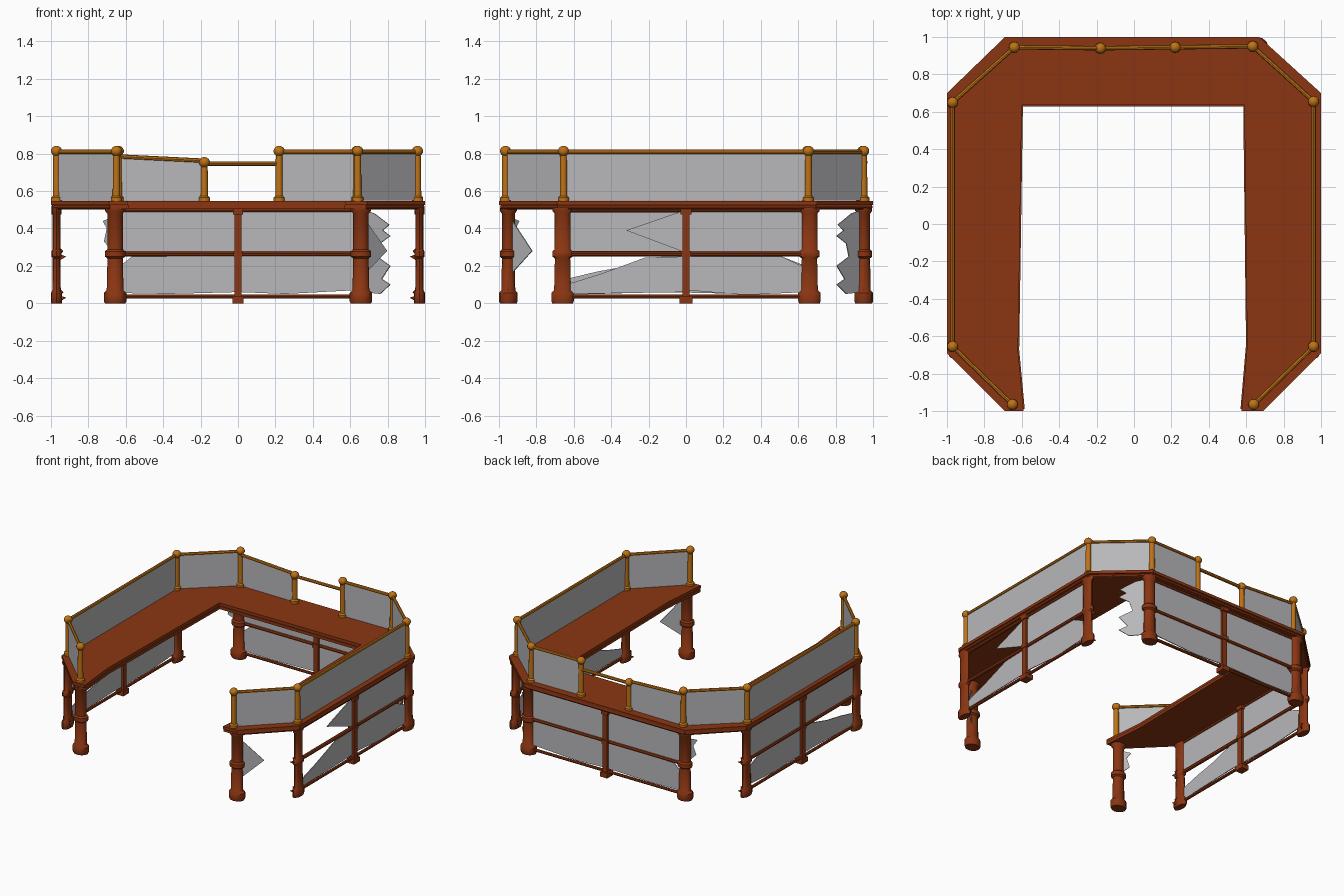
import bpy, bmesh, math
from mathutils import Vector

cube = bpy.data.objects.get("Cube")
if cube:
    bpy.data.objects.remove(cube, do_unlink=True)


def material(name, color):
    m = bpy.data.materials.new(name)
    m.use_nodes = True
    m.diffuse_color = (*color, 1)
    m.node_tree.nodes["Principled BSDF"].inputs["Base Color"].default_value = (*color, 1)
    return m


BROWN = material("red_brown_wood", (0.26, 0.036, 0.006))
GOLD = material("golden_wood", (0.52, 0.17, 0.008))
GREY = material("pale_grey_panel", (0.48, 0.48, 0.5))


def finish(name, bm, mat, smooth=False):
    bmesh.ops.recalc_face_normals(bm, faces=bm.faces)
    mesh = bpy.data.meshes.new(name)
    bm.to_mesh(mesh)
    bm.free()
    mesh.materials.append(mat)
    ob = bpy.data.objects.new(name, mesh)
    bpy.context.collection.objects.link(ob)
    if smooth:
        bpy.ops.object.select_all(action='DESELECT')
        ob.select_set(True)
        bpy.context.view_layer.objects.active = ob
        bpy.ops.object.shade_smooth_by_angle(angle=math.radians(40))
    return ob


def prism(name, points, offset, mat):
    """Extrude a closed outline of 3D points along an offset."""
    bm = bmesh.new()
    face = bm.faces.new([bm.verts.new(p) for p in points])
    new = bmesh.ops.extrude_face_region(bm, geom=[face])["geom"]
    bmesh.ops.translate(bm, vec=offset, verts=[v for v in new if isinstance(v, bmesh.types.BMVert)])
    return finish(name, bm, mat)


def lathe(name, profile, place, mat, sides=12, squash=(1, 1)):
    """Turn a (radius, height) profile about a vertical axis."""
    bm = bmesh.new()
    rings = []
    for r, z in profile:
        angles = [2 * math.pi * i / sides for i in range(sides)]
        rings.append([bm.verts.new((place[0] + r * squash[0] * math.cos(a),
                                    place[1] + r * squash[1] * math.sin(a), z)) for a in angles])
    for low, high in zip(rings, rings[1:]):
        for i in range(sides):
            j = (i + 1) % sides
            bm.faces.new((low[i], low[j], high[j], high[i]))
    bm.faces.new(rings[0])
    bm.faces.new(rings[-1])
    return finish(name, bm, mat, True)


def bar(name, a, b, r, mat, sides=8):
    """Straight round bar between two points."""
    a, b = Vector(a), Vector(b)
    bm = bmesh.new()
    bmesh.ops.create_cone(bm, cap_ends=True, segments=sides, radius1=r, radius2=r, depth=(b - a).length)
    bmesh.ops.rotate(bm, verts=bm.verts, matrix=Vector((0, 0, 1)).rotation_difference(b - a).to_matrix())
    bmesh.ops.translate(bm, vec=(a + b) / 2, verts=bm.verts)
    return finish(name, bm, mat, True)


def box(name, center, size, mat):
    bm = bmesh.new()
    bmesh.ops.create_cube(bm, size=1)
    bmesh.ops.scale(bm, vec=size, verts=bm.verts)
    bmesh.ops.translate(bm, vec=center, verts=bm.verts)
    return finish(name, bm, mat)


def panel(name, a, b, outline, mat=GREY):
    """Thin upright sheet; outline is (fraction from a to b, height)."""
    a, b = Vector((*a, 0)), Vector((*b, 0))
    side = (b - a).normalized().cross(Vector((0, 0, 1))) * 0.006
    pts = [a.lerp(b, t) + Vector((0, 0, z)) - side / 2 for t, z in outline]
    return prism(name, pts, side, mat)


def rect(low, high):
    return [(0, low), (1, low), (1, high), (0, high)]


# Deck: open horseshoe with chamfered corners, in two stepped layers
outline = [(-1, -.69), (-.69, -1), (-.59, -1), (-.62, -.68), (-.6, .635), (.59, .635),
           (.605, -.65), (.575, -1), (.69, -1), (1, -.69), (1, .7), (.67, 1), (-.69, 1), (-1, .7)]
prism("deck", [(x, y, .525) for x, y in outline], (0, 0, .022), BROWN)
prism("deck_underside", [(x * .99, y * .99, .503) for x, y in outline], (0, 0, .022), BROWN)

# Trim bar around the outer deck edge
for i in (8, 9, 10, 11, 12, 13, 0):
    if i == 8:
        a, b = outline[8], outline[9]
    else:
        a, b = outline[i], outline[(i + 1) % len(outline)]
    bar("deck_edge_trim", (a[0] * .985, a[1] * .985, .515), (b[0] * .985, b[1] * .985, .515), .013, BROWN)

# Upper railing: posts with ball caps
front_r, side_fr, side_br = (.64, -.965), (.96, -.655), (.96, .655)
back_r, gate_r, gate_l, back_l = (.635, .95), (.22, .945), (-.18, .94), (-.64, .945)
side_bl, side_fl, front_l = (-.97, .65), (-.97, -.655), (-.65, -.965)
railing = [front_r, side_fr, side_br, back_r, gate_r, gate_l, back_l, side_bl, side_fl, front_l]
for p in railing:
    drop = .06 if p == gate_l else 0
    stem = [(.03, .545), (.03, .565), (.02, .575), (.018, .79 - drop)]
    ball = [(max(.03 * math.sin(a), .002), .814 - drop - .028 * math.cos(a))
            for a in [math.pi * k / 7 for k in range(1, 8)]]
    lathe("railing_post", stem + ball, p, GOLD)

# Handrails and the sheets beneath them, with an open bay at the back
for a, b in zip(railing, railing[1:]):
    za = zb = .81
    if a == gate_r:
        za = zb = .747
    elif a == gate_l:
        za, zb = .762, .785
    bar("handrail", (*a, za), (*b, zb), .012, GOLD)
    if a != gate_r:
        panel("railing_panel", a, b, [(0, .55), (1, .55), (1, zb), (0, za)])

# Lower support posts: flared foot, middle collar and head
post = [(.055, 0), (.06, .012), (.06, .055), (.045, .07), (.041, .24), (.055, .25), (.055, .278),
        (.042, .288), (.042, .48), (.055, .495), (.055, .51)]
for sx in (-1, 1):
    for sy in (-1, 1):
        lathe("corner_post", post, (sx * .657, sy * .95), BROWN, squash=(1, .83))
        lathe("side_post", post, (sx * .97, sy * .66), BROWN, squash=(.5, 1))
        # Splintered wood on the side posts
        for z in (.0, .22):
            panel("splinter", (sx * .97, sy * .66), (sx * .92, sy * .69),
                  [(0, z), (1, z + .03), (.4, z + .04), (.7, z + .06), (0, z + .09)], BROWN)

# Lower wall frames: rails and middle posts
walls = [((.97, -.64), (.97, .64)), ((.63, .955), (-.63, .955)), ((-.97, .64), (-.97, -.64))]
for a, b in walls:
    bar("middle_rail", (*a, .265), (*b, .265), .014, BROWN)
    bar("bottom_rail", (*a, .036), (*b, .036), .011, BROWN)
    bar("top_rail", (*a, .498), (*b, .498), .012, BROWN)
    x, y = (a[0] + b[0]) / 2, (a[1] + b[1]) / 2
    box("middle_post", (x, y, .255), (.04, .04, .5), BROWN)
    box("middle_post_foot", (x, y, .018), (.06, .07, .036), BROWN)
    box("middle_post_head", (x, y, .49), (.055, .06, .03), BROWN)
    box("middle_post_collar", (x, y, .265), (.05, .055, .03), BROWN)

# Torn sheets filling the lower walls
right, back, left = walls
panel("right_upper_torn", *right, [(.25, .39), (.5, .27), (.5, .5)])
panel("right_upper_sheet", *right, [(.5, .27), (1, .27), (1, .5), (.5, .5)])
panel("right_lower_torn", *right, [(0, .05), (.5, .06), (.5, .25), (.33, .245), (.15, .16), (0, .1)])
panel("right_lower_sheet", *right, [(.5, .07), (.75, .045), (1, .06), (1, .19), (.9, .25), (.5, .25)])
panel("back_upper_sheet", *back, rect(.27, .5))
panel("back_lower_sheet", *back, [(0, .07), (.3, .05), (.5, .06), (.8, .05), (1, .055),
                                  (1, .2), (.95, .25), (0, .26)])
panel("left_upper_sheet", *left, rect(.27, .5))
panel("left_lower_sheet", *left, [(0, .07), (.25, .05), (.6, .06), (1, .045), (1, .13),
                                  (.87, .17), (.74, .2), (.6, .25), (.1, .25), (0, .2)])

# Remnants of sheets on the diagonal corners
panel("right_front_shard", (.67, -.94), (.97, -.66), [(0, .15), (.42, .28), (0, .46)])
jagged = [(0, .06), (.3, .05), (.48, .1), (.33, .13), (.48, .2), (.25, .25),
          (.3, .32), (.48, .36), (.35, .39), (.46, .42), (.2, .48), (0, .5)]
panel("right_back_shard", (.67, .94), (.97, .66), jagged)
for y in (-1, 1):
    panel("left_shard", (-.67, y * .94), (-.97, y * .66), [(0, .28), (.15, .33), (.1, .4), (.17, .44), (0, .46)])
